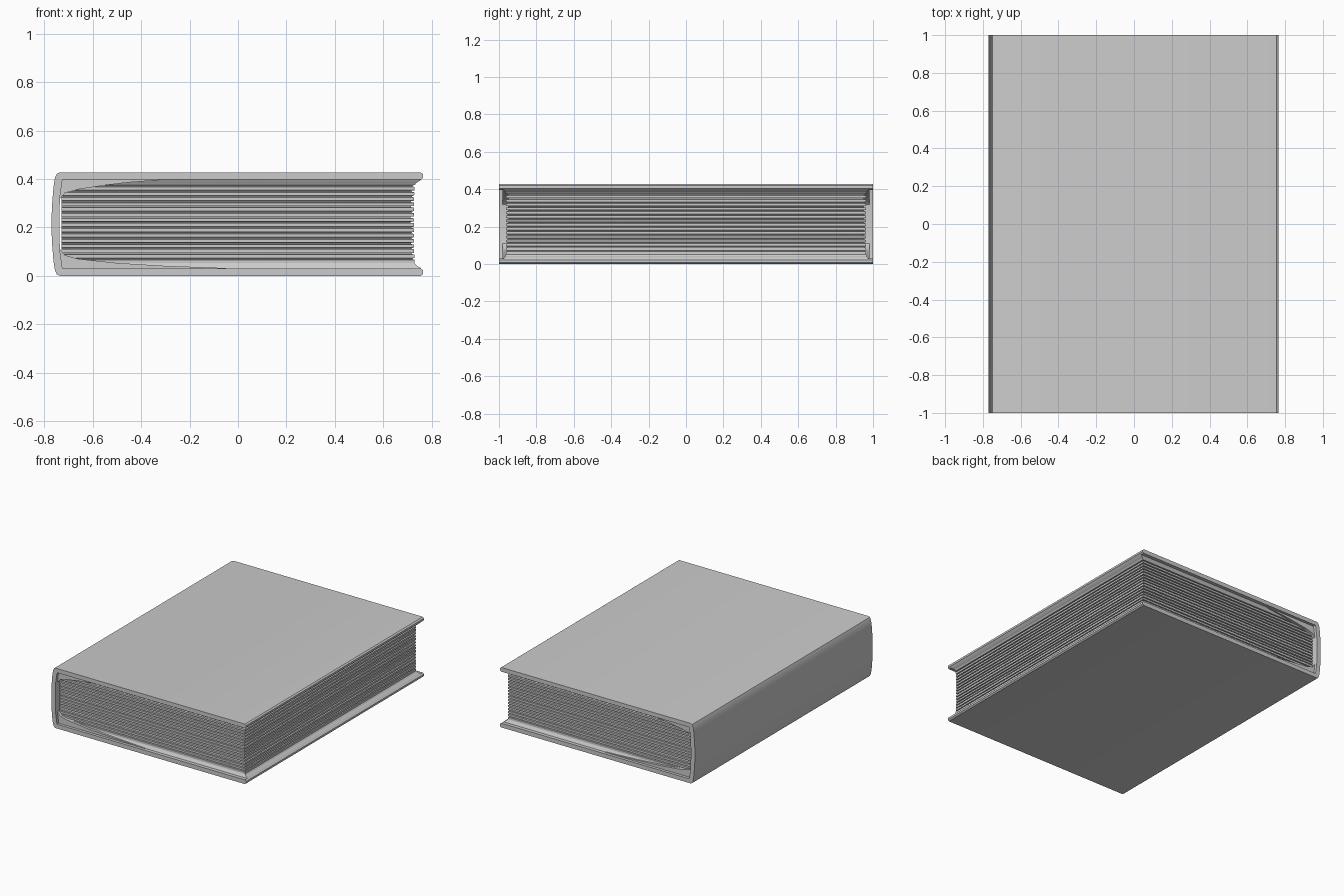
import bpy, bmesh, math, random

random.seed(4)
cube = bpy.data.objects.get("Cube")
if cube:
    bpy.data.objects.remove(cube, do_unlink=True)

grey = bpy.data.materials.new("book grey")
grey.use_nodes = True
grey.diffuse_color = (0.6, 0.6, 0.6, 1)
grey.node_tree.nodes["Principled BSDF"].inputs["Base Color"].default_value = (0.6, 0.6, 0.6, 1)

H = 0.427       # total thickness
MID = H / 2


def finish(name, bm, angle):
    bmesh.ops.recalc_face_normals(bm, faces=bm.faces)
    mesh = bpy.data.meshes.new(name)
    bm.to_mesh(mesh)
    bm.free()
    mesh.materials.append(grey)
    ob = bpy.data.objects.new(name, mesh)
    bpy.context.collection.objects.link(ob)
    bpy.ops.object.select_all(action="DESELECT")
    ob.select_set(True)
    bpy.context.view_layer.objects.active = ob
    bpy.ops.object.shade_smooth_by_angle(angle=math.radians(angle))
    return ob


def extrude_profile(name, points, half, angle=35):
    """Sweep an x-z outline along y, centred."""
    bm = bmesh.new()
    face = bm.faces.new([bm.verts.new((x, -half, z)) for x, z in points])
    ext = bmesh.ops.extrude_face_region(bm, geom=[face])
    for v in ext["geom"]:
        if isinstance(v, bmesh.types.BMVert):
            v.co.y = half
    return finish(name, bm, angle)


def mirrored(lower):
    """Complete a lower half outline with its reflection about mid height."""
    return lower + [(x, H - z) for x, z in reversed(lower)]


# Cover: two boards joined by a gently rounded spine
outer = [(0.755, 0.0), (-0.735, 0.0), (-0.748, 0.005), (-0.756, 0.022),
         (-0.762, 0.06), (-0.767, 0.12), (-0.77, 0.18)]
inner = [(0.755, 0.03), (0.765, 0.022), (0.765, 0.008)]
inside = [(-0.738, 0.18), (-0.735, 0.1), (-0.725, 0.03)]
extrude_profile("cover", mirrored(outer) + [(x, H - z) for x, z in reversed(inner)]
                + [(x, H - z) for x, z in reversed(inside)] + inside + inner, 1.0)

# Hinge papers: fillets sloping from the spine onto the boards
hinge = [(-0.736, 0.025), (-0.736, 0.11), (-0.715, 0.085), (-0.66, 0.07),
         (-0.5, 0.053), (-0.3, 0.041), (-0.05, 0.032), (-0.05, 0.025)]
extrude_profile("lower_hinge_paper", hinge, 0.98)
upper = [(x if x < -0.6 else -0.6 + (x + 0.6) * 0.5, H - z) for x, z in hinge]
extrude_profile("upper_hinge_paper", upper, 0.98)

# Page block: stacked rings, leaves alternating with grooves
LEAVES = 15
LOW, HIGH = 0.052, H - 0.052
levels = [(0.025, -0.03), (0.034, -0.022), (0.042, -0.008)]
step = (HIGH - LOW) / LEAVES
for i in range(LEAVES):
    z = LOW + i * step
    gap = step * random.uniform(0.3, 0.45)
    depth = random.uniform(0.008, 0.014)
    levels += [(z, 0), (z + step - gap, 0), (z + step - gap * 0.7, depth), (z + step - gap * 0.2, depth)]
levels += [(HIGH, 0), (H - 0.042, -0.008), (H - 0.034, -0.022), (H - 0.025, -0.03)]

bm = bmesh.new()
rings = []
for z, inset in levels:
    hollow = 0.006 * (1 - ((z - MID) / MID) ** 2)    # concave fore edge
    x1 = 0.732 - hollow - inset
    y1 = 0.962 - (inset if inset > 0 else inset * 0.5)
    rings.append([bm.verts.new(p) for p in
                  ((-0.73, -y1, z), (x1, -y1, z), (x1, y1, z), (-0.73, y1, z))])
for a, b in zip(rings, rings[1:]):
    for i in range(4):
        j = (i + 1) % 4
        bm.faces.new((a[i], a[j], b[j], b[i]))
bm.faces.new(rings[0])
bm.faces.new(rings[-1])
finish("pages", bm, 20)
